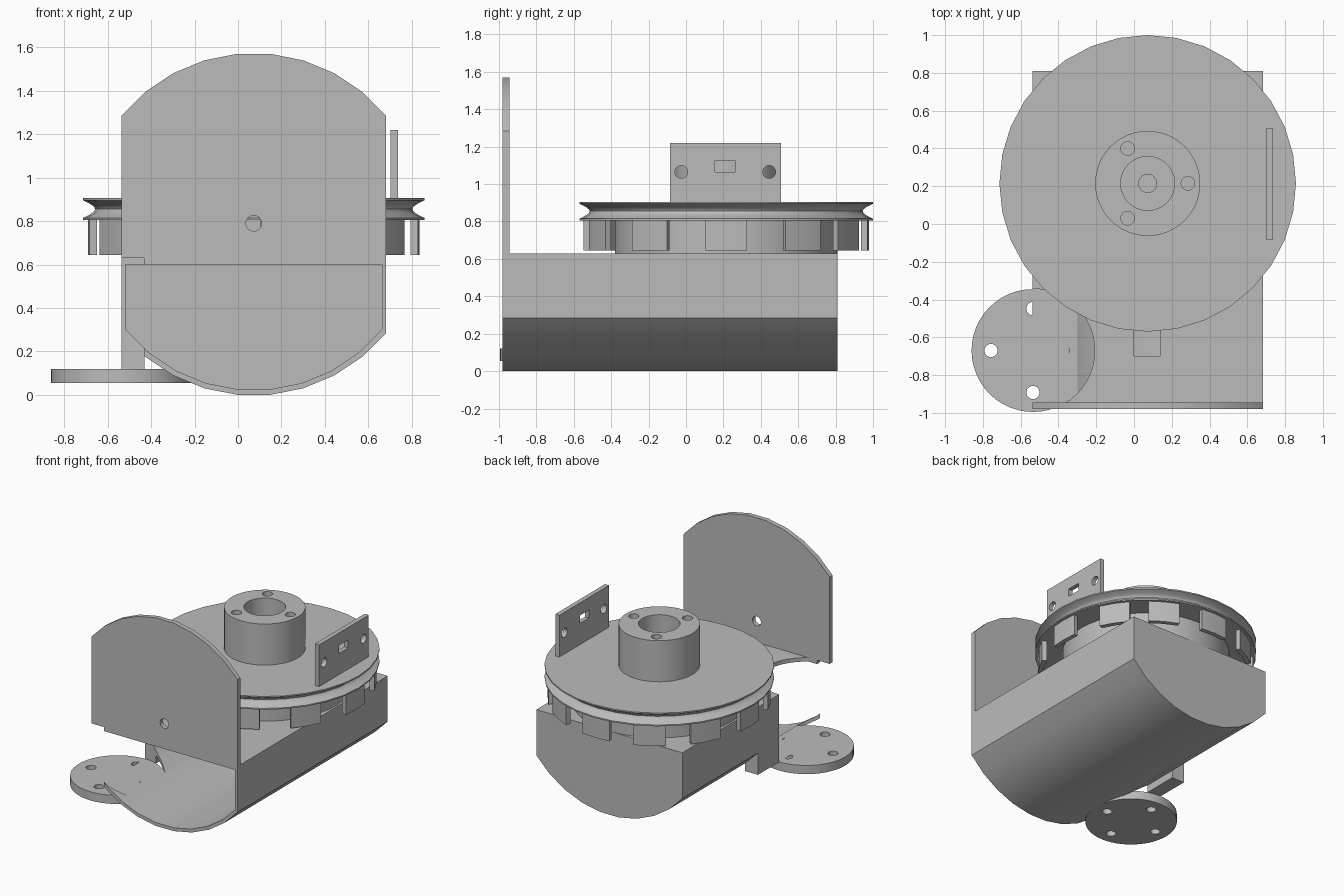
import bpy, bmesh, math
from mathutils import Matrix, Vector

cube = bpy.data.objects.get("Cube")
if cube:
    bpy.data.objects.remove(cube, do_unlink=True)

grey = bpy.data.materials.new("plain grey")
grey.use_nodes = True
COLOUR = (0.5, 0.5, 0.5, 1)
grey.diffuse_color = COLOUR
grey.node_tree.nodes["Principled BSDF"].inputs["Base Color"].default_value = COLOUR

AX, AY, AZ = 0.0725, 0.215, 0.785      # pulley axis and housing arc centre
FOOT = (-0.535, -0.67)


def finish(name, bm):
    bmesh.ops.recalc_face_normals(bm, faces=bm.faces)
    mesh = bpy.data.meshes.new(name)
    bm.to_mesh(mesh)
    bm.free()
    mesh.materials.append(grey)
    obj = bpy.data.objects.new(name, mesh)
    bpy.context.collection.objects.link(obj)
    return obj


def box(name, x, y, z):
    bm = bmesh.new()
    bmesh.ops.create_cube(bm, size=1)
    for v in bm.verts:
        v.co = [lo + (c + 0.5) * (hi - lo) for c, (lo, hi) in zip(v.co, (x, y, z))]
    return finish(name, bm)


def cylinder(name, centre, r, lo, hi, axis="Z", sides=32):
    """Cylinder from lo to hi along an axis; centre gives the other two coordinates."""
    bm = bmesh.new()
    bmesh.ops.create_cone(bm, cap_ends=True, segments=sides, radius1=r, radius2=r, depth=hi - lo)
    mid, (a, b) = (lo + hi) / 2, centre
    turn, place = {
        "Z": (Matrix(), (a, b, mid)),
        "Y": (Matrix.Rotation(math.pi / 2, 4, "X"), (a, mid, b)),
        "X": (Matrix.Rotation(math.pi / 2, 4, "Y"), (mid, a, b)),
    }[axis]
    bmesh.ops.transform(bm, matrix=Matrix.Translation(place) @ turn, verts=bm.verts)
    return finish(name, bm)


def extrude_y(name, outline, y0, y1):
    bm = bmesh.new()
    face = bm.faces.new([bm.verts.new((x, y0, z)) for x, z in outline])
    out = bmesh.ops.extrude_face_region(bm, geom=[face])
    new = [g for g in out["geom"] if isinstance(g, bmesh.types.BMVert)]
    bmesh.ops.translate(bm, vec=(0, y1 - y0, 0), verts=new)
    return finish(name, bm)


def arched(r, flat, side):
    """Straight-sided outline closed by a nine-sided arc below (-1) or above (+1)."""
    steps = [math.radians(-50.625 + 11.25 * k) for k in range(10)]
    arc = [(AX + r * math.sin(a), AZ + side * r * math.cos(a)) for a in steps]
    return arc + [(arc[-1][0], flat), (arc[0][0], flat)]


def combine(obj, other, operation="DIFFERENCE"):
    mod = obj.modifiers.new("bool", "BOOLEAN")
    mod.operation, mod.solver, mod.object = operation, "EXACT", other
    bpy.context.view_layer.objects.active = obj
    bpy.ops.object.modifier_apply(modifier=mod.name)
    bpy.data.objects.remove(other, do_unlink=True)


def cavity():
    return extrude_y("cavity_cutter", arched(0.763, 0.6, -1), -1.1, 0.785)


# Hollow trough housing, with a side column, a foot clearance and a top slot
housing = extrude_y("housing", arched(0.788, 0.63, -1), -0.98, 0.81)
left_x = min(v.co.x for v in housing.data.vertices)
combine(housing, box("column", (left_x, -0.43), (-0.6, -0.09), (0.12, 0.5)), "UNION")
combine(housing, cavity())
combine(housing, cylinder("clearance_cutter", FOOT, 0.327, 0.12, 0.8, sides=48))
combine(housing, box("slot_cutter", (0, 0.14), (-0.7, -0.45), (0.55, 0.7)))

# Upright front plate with its small hole
front_plate = extrude_y("front_plate", arched(0.788, 0.63, 1), -0.98, -0.945)
combine(front_plate, cylinder("hole_cutter", (AX, 0.79), 0.036, -1.1, -0.9, "Y", 24))
front_lip = box("front_plate_lip", (-0.43, 0.66), (-0.979, -0.946), (0.6, 0.64))

# Round mounting foot with four holes
foot = cylinder("mounting_foot", FOOT, 0.325, 0.055, 0.12, sides=48)
combine(foot, cavity())
for k in range(4):
    a = k * math.pi / 2
    spot = (FOOT[0] + 0.222 * math.cos(a), FOOT[1] + 0.222 * math.sin(a))
    combine(foot, cylinder("hole_cutter", spot, 0.035, 0, 0.3, sides=24))

# Bearing drum below the turntable
drum = cylinder("bearing_drum", (AX, AY), 0.595, 0.63, 0.81, sides=48)

# Grooved turntable, spun from a half profile
bm = bmesh.new()
groove = [(0.785 - 0.055 * math.sin(math.pi * k / 8), 0.895 - 0.08 * k / 8) for k in range(9)]
profile = [(0, 0.905), (0.785, 0.905)] + groove + [(0.785, 0.805), (0, 0.805)]
verts = [bm.verts.new((AX + r, AY, z)) for r, z in profile]
edges = [bm.edges.new(pair) for pair in zip(verts, verts[1:])]
bmesh.ops.spin(bm, geom=verts + edges, cent=(AX, AY, 0), axis=(0, 0, 1),
               angle=2 * math.pi, steps=32)
bmesh.ops.remove_doubles(bm, verts=bm.verts, dist=0.0005)
turntable = finish("turntable", bm)

# Hub with a wide bore, a small centre hole and three screw holes
hub = cylinder("hub", (AX, AY), 0.278, 0.9, 1.215, sides=48)
combine(hub, cylinder("bore_cutter", (AX, AY), 0.143, 0.92, 1.4))
combine(hub, cylinder("centre_cutter", (AX, AY), 0.048, 0.8, 1.4, sides=24))
combine(turntable, cylinder("centre_cutter", (AX, AY), 0.048, 0.7, 1.0, sides=24))
for k in range(3):
    a = k * math.tau / 3
    spot = (AX + 0.213 * math.cos(a), AY + 0.213 * math.sin(a))
    combine(hub, cylinder("screw_cutter", spot, 0.036, 0.95, 1.4, sides=24))

# Hanging encoder tabs around the turntable rim
bm = bmesh.new()
for centre in (0, 33, 60, 90, 120, 150, 180, 210, 237, 264, 294, 327):
    ring = []
    for r, turns in ((0.763, (-8.4, 0, 8.4)), (0.728, (8.4, 0, -8.4))):
        for t in turns:
            a = math.radians(centre + t)
            ring.append(bm.verts.new((AX + r * math.cos(a), AY + r * math.sin(a), 0.645)))
    out = bmesh.ops.extrude_face_region(bm, geom=[bm.faces.new(ring)])
    top = [g for g in out["geom"] if isinstance(g, bmesh.types.BMVert)]
    bmesh.ops.translate(bm, vec=(0, 0, 0.165), verts=top)
tabs = finish("encoder_tabs", bm)

# Upright bracket on the turntable
bracket = box("sensor_bracket", (0.702, 0.736), (-0.085, 0.507), (0.9, 1.22))
for y in (-0.025, 0.445):
    combine(bracket, cylinder("hole_cutter", (y, 1.065), 0.034, 0.6, 0.8, "X", 24))
combine(bracket, box("slot_cutter", (0.6, 0.8), (0.155, 0.262), (1.065, 1.125)))

# Smooth the curved walls, keep edges crisp
for obj in (housing, front_plate, foot, drum, turntable, hub, tabs, bracket):
    bpy.ops.object.select_all(action="DESELECT")
    obj.select_set(True)
    bpy.context.view_layer.objects.active = obj
    bpy.ops.object.shade_smooth_by_angle(angle=math.radians(30))
